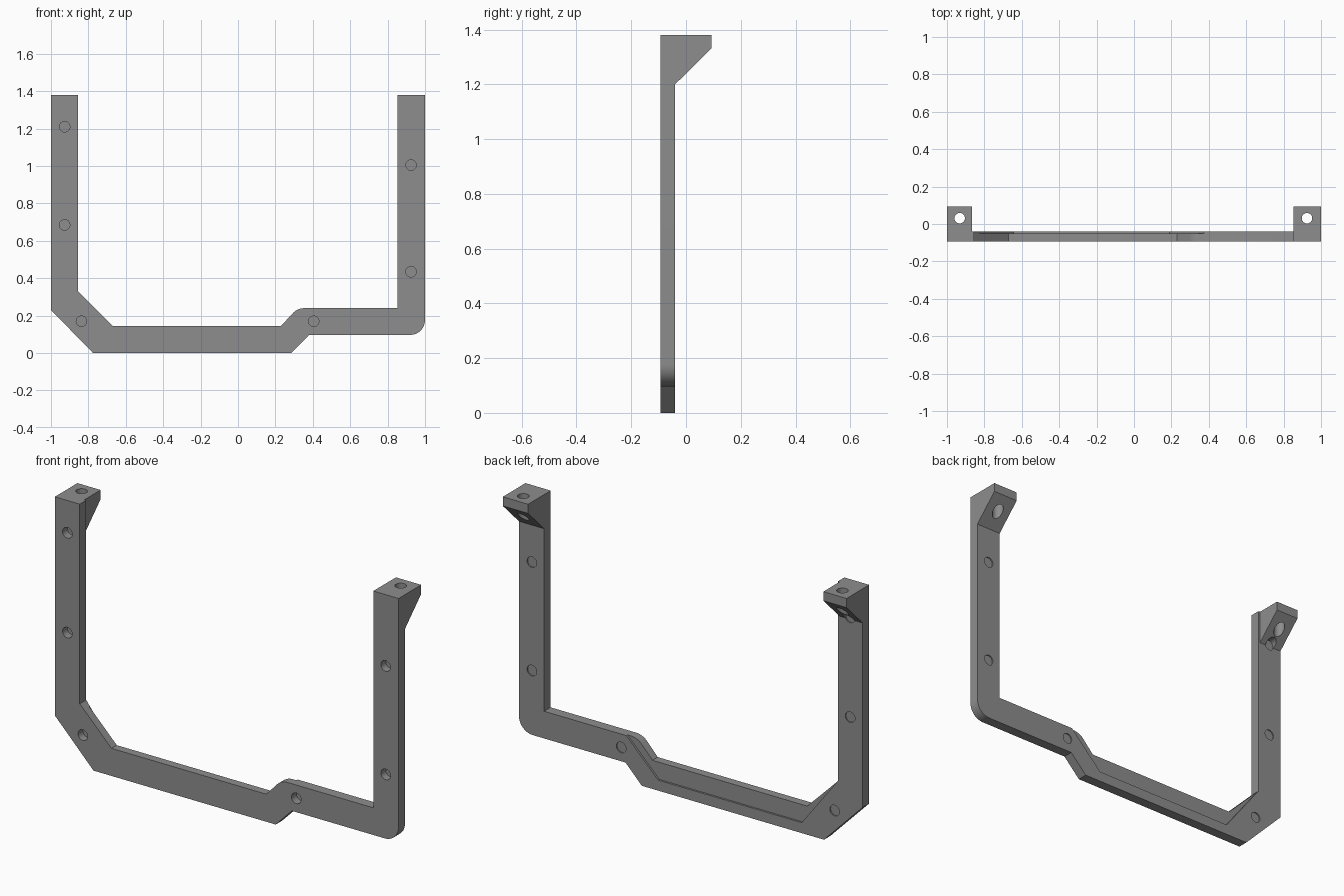
import bpy, bmesh, math
from mathutils import Matrix, Vector

if "Cube" in bpy.data.objects:
    bpy.data.objects.remove(bpy.data.objects["Cube"])

FRONT, BACK, REAR, TOP = -0.094, -0.04, 0.094, 1.38
HOLE_R = 0.028

grey = bpy.data.materials.new("mid grey")
grey.diffuse_color = (0.27, 0.27, 0.27, 1)
grey.use_nodes = True
grey.node_tree.nodes["Principled BSDF"].inputs["Base Color"].default_value = grey.diffuse_color


def finish(name, bm):
    bmesh.ops.recalc_face_normals(bm, faces=bm.faces)
    me = bpy.data.meshes.new(name)
    bm.to_mesh(me)
    bm.free()
    ob = bpy.data.objects.new(name, me)
    bpy.context.collection.objects.link(ob)
    me.materials.append(grey)
    return ob


def prism(name, points, extrude):
    """Extrude a closed planar outline along a vector."""
    bm = bmesh.new()
    face = bm.faces.new([bm.verts.new(p) for p in points])
    res = bmesh.ops.extrude_face_region(bm, geom=[face])
    verts = [g for g in res["geom"] if isinstance(g, bmesh.types.BMVert)]
    bmesh.ops.translate(bm, verts=verts, vec=Vector(extrude))
    return finish(name, bm)


def arc(cx, cz, r, a0, a1, n):
    return [(cx + r * math.cos(math.radians(a0 + (a1 - a0) * i / n)),
             cz + r * math.sin(math.radians(a0 + (a1 - a0) * i / n)))
            for i in range(n + 1)]


def rods(name, spans):
    """Cylinders, each given by its two end points."""
    bm = bmesh.new()
    for a, b in spans:
        a, b = Vector(a), Vector(b)
        rot = (b - a).to_track_quat('Z', 'Y').to_matrix().to_4x4()
        bmesh.ops.create_cone(bm, cap_ends=True, segments=32, radius1=HOLE_R,
                              radius2=HOLE_R, depth=(b - a).length,
                              matrix=Matrix.Translation((a + b) / 2) @ rot)
    ob = finish(name, bm)
    ob.hide_render = True
    return ob


def cut(ob, cutters):
    bpy.context.view_layer.objects.active = ob
    for c in cutters:
        m = ob.modifiers.new("cut", 'BOOLEAN')
        m.operation, m.solver, m.object = 'DIFFERENCE', 'EXACT', c
        bpy.ops.object.modifier_apply(modifier=m.name)


# Frame outline: left post, slanted corner, low bar, jog, high bar, right post
outline = [(-1, TOP), (-1, 0.23), (-0.775, 0), (0.285, 0), (0.38, 0.097)]
outline += arc(0.92, 0.177, 0.08, -90, 0, 12)
outline += [(1, TOP), (0.853, TOP), (0.853, 0.24)]
outline += arc(0.355, 0.155, 0.085, 90, 135, 8)
outline += [(0.23, 0.145), (-0.67, 0.145), (-0.855, 0.33), (-0.855, TOP)]
frame = prism("frame", [(x, FRONT, z) for x, z in outline], (0, BACK - FRONT, 0))


# Wedge tabs at the top of both posts
def tab(name, x0, x1):
    side = [(BACK, 1.2), (REAR, 1.332), (REAR, TOP), (BACK, TOP)]
    return prism(name, [(x0, y, z) for y, z in side], (x1 - x0, 0, 0))


left_tab = tab("left_tab", -1, -0.865)
right_tab = tab("right_tab", 0.853, 1)

# Screw holes in the frame: deep from the front, shallow from the back
spots = [(-0.927, 1.21), (-0.927, 0.685), (-0.837, 0.17),
         (0.405, 0.17), (0.925, 1.005), (0.925, 0.435)]
front_holes = rods("front_hole_cutter", [((x, -0.2, z), (x, -0.053, z)) for x, z in spots])
back_holes = rods("back_hole_cutter", [((x, -0.046, z), (x, 0.2, z)) for x, z in spots])
# Vertical holes through the tabs
tab_holes = rods("tab_hole_cutter", [((x, 0.031, 1.1), (x, 0.031, 1.5)) for x in (-0.932, 0.925)])

# Shallow ledge along the upper back of the low bar
ledge = [(-0.855, 0.33), (-0.645, 0.055), (0.19, 0.055), (0.375, 0.24),
         (0.375, 0.4), (-0.84, 0.4)]
ledge_cutter = prism("ledge_cutter", [(x, BACK - 0.01, z) for x, z in ledge], (0, 0.1, 0))
ledge_cutter.hide_render = True

cut(frame, [front_holes, back_holes, ledge_cutter])
cut(left_tab, [back_holes, tab_holes])
cut(right_tab, [tab_holes])

for c in (front_holes, back_holes, tab_holes, ledge_cutter):
    bpy.data.objects.remove(c)

# Smooth rounded corners and hole walls, sharp elsewhere
for ob in (frame, left_tab, right_tab):
    bpy.ops.object.select_all(action='DESELECT')
    ob.select_set(True)
    bpy.context.view_layer.objects.active = ob
    bpy.ops.object.shade_smooth_by_angle(angle=math.radians(30))
